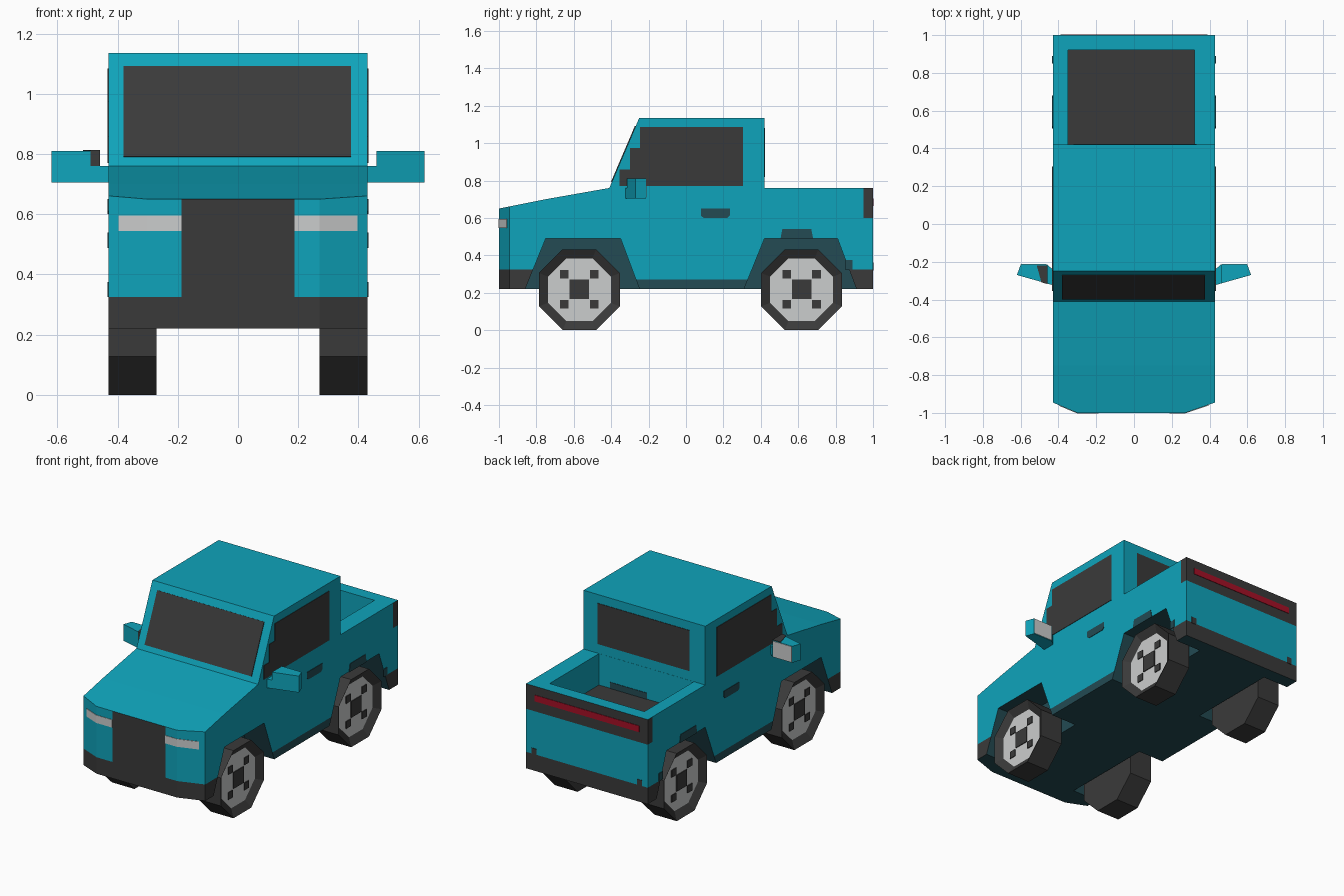
import bpy, bmesh, math
from mathutils import Vector

if "Cube" in bpy.data.objects:
    bpy.data.objects.remove(bpy.data.objects["Cube"])


def material(name, rgb):
    m = bpy.data.materials.new(name)
    m.diffuse_color = (*rgb, 1)
    m.use_nodes = True
    m.node_tree.nodes["Principled BSDF"].inputs["Base Color"].default_value = m.diffuse_color
    return m


TEAL = material("teal_paint", (0.0048, 0.371, 0.497))
DARK = material("charcoal", (0.042, 0.042, 0.042))
SHADE = material("dark_teal", (0.017, 0.070, 0.087))
LIGHT = material("light_grey", (0.60, 0.61, 0.61))
RED = material("red_lamp", (0.376, 0.005, 0.019))


def prism(name, pts, vec, *mats):
    """Extrude a 3D polygon along a vector."""
    bm = bmesh.new()
    face = bm.faces.new([bm.verts.new(p) for p in pts])
    ext = bmesh.ops.extrude_face_region(bm, geom=[face])
    bmesh.ops.translate(bm, vec=Vector(vec),
                        verts=[g for g in ext["geom"] if isinstance(g, bmesh.types.BMVert)])
    bmesh.ops.recalc_face_normals(bm, faces=bm.faces)
    me = bpy.data.meshes.new(name)
    bm.to_mesh(me)
    bm.free()
    for m in mats:
        me.materials.append(m)
    ob = bpy.data.objects.new(name, me)
    bpy.context.collection.objects.link(ob)
    return ob


def side_prism(name, yz, x, depth, mat):
    return prism(name, [(x, y, z) for y, z in yz], (depth, 0, 0), mat)


def plan_prism(name, xy, z0, z1, mat):
    return prism(name, [(x, y, z0) for x, y in xy], (0, 0, z1 - z0), mat)


def rect(a0, a1, b0, b1):
    return [(a0, b0), (a1, b0), (a1, b1), (a0, b1)]


SIDES = ((1, "right"), (-1, "left"))

# Body shell from the side profile
body = side_prism("body", [(-1, .22), (-1, .65), (-.75, .70), (-.41, .76), (-.25, 1.135),
                           (.42, 1.135), (.42, .76), (1, .76), (1, .22)], -.43, .86, TEAL)
for m in (DARK, SHADE):
    body.data.materials.append(m)

# Cutters: load bed, wheel arches, bevelled front corners
cutters = [plan_prism("bed_cutter", rect(-.35, .32, .421, .92), .56, .9, TEAL)]
arches = ([(-.88, .17), (-.75, .49), (-.35, .49), (-.23, .17)],
          [(.29, .17), (.42, .49), (.81, .49), (.93, .17)])
for s, side in SIDES:
    for arch in arches:
        cutters.append(side_prism("arch_cutter", arch, s * .25, s * .3, TEAL))
for corner in (.27, -.30):
    s = math.copysign(1, corner)
    slope = .055 / (.43 - abs(corner))
    cutters.append(plan_prism("corner_cutter", [
        (corner - s * .1, -1 - .1 * slope), (s * .53, -.945 + .1 * slope),
        (s * .53, -1.2), (corner - s * .1, -1.2)], .1, .8, TEAL))
bpy.context.view_layer.objects.active = body
for c in cutters:
    mod = body.modifiers.new("cut", "BOOLEAN")
    mod.operation, mod.solver, mod.object = "DIFFERENCE", "EXACT", c
    bpy.ops.object.modifier_apply(modifier=mod.name)
for c in cutters:
    bpy.data.objects.remove(c)

# Slice paint boundaries into the shell and colour the faces by position
bm = bmesh.new()
bm.from_mesh(body.data)
for co, no in (((0, 0, .325), (0, 0, 1)), ((0, 0, .27), (0, 0, 1)), ((0, 0, .6), (0, 0, 1)),
               ((0, .95, 0), (0, 1, 0)), ((.187, 0, 0), (1, 0, 0)), ((-.187, 0, 0), (1, 0, 0))):
    bmesh.ops.bisect_plane(bm, geom=bm.verts[:] + bm.edges[:] + bm.faces[:],
                           plane_co=co, plane_no=no, dist=1e-5)
for f in bm.faces:
    c, n = f.calc_center_median(), f.normal
    idx = 0
    if n.z < -.5 or (c.z < .495 and abs(c.x) < .425 and abs(c.y) < .93):
        idx = 2                                     # underside and wheel arches
    elif n.z > .9 and c.z < .6:
        idx = 1                                     # bed floor
    elif abs(n.z) < .3:
        if c.z < .325 and (c.y < -.8 or c.y > .85):
            idx = 1                                 # bumpers
        elif c.z < .27:
            idx = 2                                 # sills
        elif c.y > .95 and c.z > .6:
            idx = 1                                 # tail lamp panel
        elif c.y < -.99 and abs(c.x) < .187:
            idx = 1                                 # grille
    f.material_index = idx
bm.to_mesh(body.data)
bm.free()

# Windscreen, rear window, tail lamp
prism("windscreen", [(-.38, -.395, .79), (.375, -.395, .79), (.375, -.267, 1.09),
                     (-.38, -.267, 1.09)], (0, -.006, .0026), DARK)
prism("rear_window", [(x, .418, z) for x, z in rect(-.32, .33, .82, 1.08)], (0, .005, 0), DARK)
prism("tail_lamp", [(x, .998, z) for x, z in rect(-.37, .37, .665, .705)], (0, .005, 0), RED)
prism("bed_mark", [(x, .418, z) for x, z in rect(-.02, .24, .56, .60)], (0, .006, 0), SHADE)

# Octagonal wheel with recessed hub and square bolts
def wheel(name, s, cy):
    cz, r = .216, .216 / math.cos(math.pi / 8)
    ring = [(cy + r * math.cos(a), cz + r * math.sin(a))
            for a in ((k + .5) * math.pi / 4 for k in range(8))]
    ob = side_prism(name, ring, s * .27, s * .16, DARK)
    ob.data.materials.append(LIGHT)
    b = bmesh.new()
    b.from_mesh(ob.data)
    b.faces.ensure_lookup_table()
    hub = max(b.faces, key=lambda f: f.calc_center_median().x * s)
    bmesh.ops.inset_region(b, faces=[hub], thickness=.052)
    bmesh.ops.translate(b, verts=hub.verts[:], vec=(-s * .03, 0, 0))
    hub.material_index = 1
    b.to_mesh(ob.data)
    b.free()
    bolts = [(0, 0, .052)] + [(i * .08, j * .08, .023) for i in (-1, 1) for j in (-1, 1)]
    for i, (dy, dz, h) in enumerate(bolts):
        y, z = cy + dy, cz + .003 + dz
        side_prism(f"{name}_bolt_{i}", rect(y - h, y + h, z - h, z + h), s * .398, s * .007, DARK)


for s, side in SIDES:
    wheel(f"front_{side}_wheel", s, -.57)
    wheel(f"rear_{side}_wheel", s, .618)

    # Side window, door handle and trim marks
    plates = {
        "window": ([(-.355, .77), (.305, .77), (.305, 1.085), (-.245, 1.085), (-.245, .975),
                    (-.30, .975), (-.30, .86), (-.355, .86)], DARK),
        "door_handle": ([(.08, .61), (.095, .60), (.22, .60), (.235, .615), (.235, .65), (.08, .65)], SHADE),
        "arch_trim": ([(.505, .488), (.68, .488), (.67, .54), (.515, .54)], SHADE),
        "bumper_clip": (rect(.85, .89, .325, .375), SHADE),
    }
    for part, (yz, mat) in plates.items():
        side_prism(f"{side}_{part}", yz, s * .428, s * .005, mat)
    prism(f"{side}_rear_clip", [(s * x, .998, z) for x, z in rect(.355, .39, .32, .362)],
          (0, .005, 0), DARK)

    # Headlight wrapping round the bevelled corner
    k = .27 if s > 0 else .30
    y = -1 + .055 * (.395 - k) / (.43 - k)
    plan_prism(f"{side}_headlight", [(s * a, b) for a, b in (
        (.187, -1.003), (k, -1.003), (.397, y - .003), (.39, y + .01), (k, -.99), (.187, -.99))],
        .545, .595, LIGHT)

    # Door mirror: arm, head and glass
    plan_prism(f"{side}_mirror_arm", [(s * a, b) for a, b in (
        (.425, -.325), (.46, -.315), (.46, -.215), (.425, -.245))], .705, .76, TEAL)
    plan_prism(f"{side}_mirror_head", [(s * a, b) for a, b in (
        (.46, -.315), (.62, -.27), (.60, -.215), (.46, -.215))], .705, .81, TEAL)
    prism(f"{side}_mirror_glass", [(s * x, -.217, z) for x, z in rect(.465, .598, .708, .808)],
          (0, .005, 0), LIGHT)

# Dark inner cap on the left mirror
plan_prism("left_mirror_cap", [(-.458, -.318), (-.49, -.309), (-.515, -.219), (-.458, -.219)],
           .76, .813, DARK)
